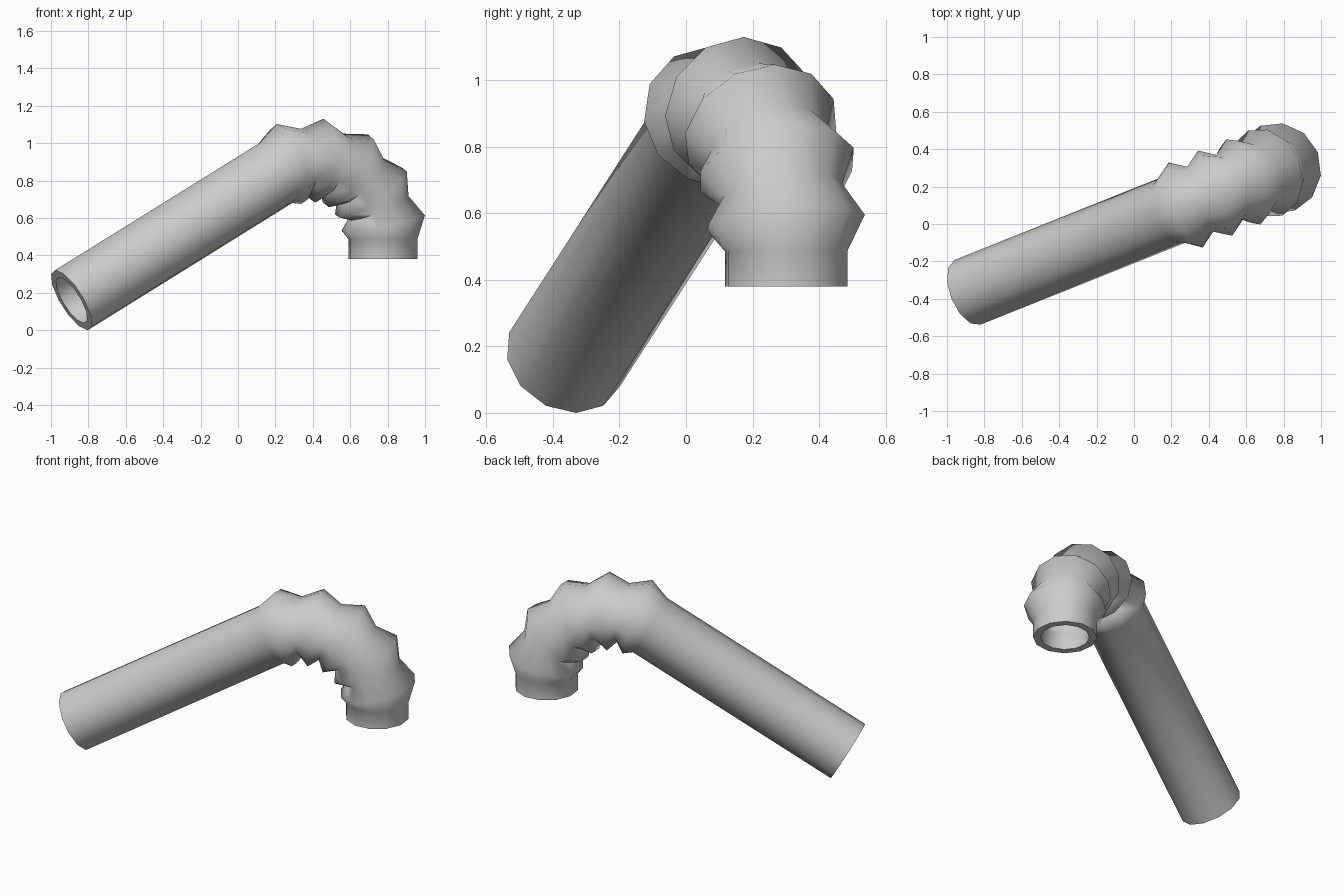
import bpy, bmesh
from math import sin, cos, pi, radians
from mathutils import Vector

if "Cube" in bpy.data.objects:
    bpy.data.objects.remove(bpy.data.objects["Cube"])

SIDES = 12
WALL = 0.044
HEADING = radians(21.8)           # direction of the bend plane seen from above
ORIGIN = Vector((-0.89, -0.365, 0))
BEND_R = 0.41                     # radius of the bent centre line
BEND_S, BEND_Z = 1.383, 0.486     # centre of the bend in its plane

along = Vector((cos(HEADING), sin(HEADING), 0))
across = Vector((-sin(HEADING), cos(HEADING), 0))
up = Vector((0, 0, 1))

TUBE = (0.186, 0.186, 0.186)      # radii: outside of bend, sides, inside of bend
PEAK = (0.238, 0.245, 0.212)
VALLEY = (0.184, 0.187, 0.160)


def station(s, z, angle, radii):
    a = radians(angle)
    return (ORIGIN + along * s + up * z, along * cos(a) + up * sin(a), radii)


# Stations: long tube, five bellows ridges over a 120 degree bend, short spout
stations = [station(0, 0.161, 120, TUBE)]
for i in range(11):
    angle = 120 - 12 * i
    a = radians(angle)
    radii = TUBE if i in (0, 10) else PEAK if i % 2 else VALLEY
    stations.append(station(BEND_S + BEND_R * cos(a), BEND_Z + BEND_R * sin(a), angle, radii))
stations.append(station(BEND_S + BEND_R, 0.38, 0, TUBE))

bm = bmesh.new()


def ring(centre, normal, radii, inset):
    outer, side, inner = (r - inset for r in radii)
    verts = []
    for k in range(SIDES):
        f = 2 * pi * k / SIDES
        bend = outer if cos(f) > 0 else inner
        verts.append(bm.verts.new(centre + normal * cos(f) * bend + across * sin(f) * side))
    return verts


# Outer skin forward, inner skin back, joined into a closed wall with rims
rings = [ring(*st, 0) for st in stations] + [ring(*st, WALL) for st in reversed(stations)]
for i, r0 in enumerate(rings):
    r1 = rings[(i + 1) % len(rings)]
    for k in range(SIDES):
        n = (k + 1) % SIDES
        bm.faces.new((r0[k], r0[n], r1[n], r1[k]))
bmesh.ops.recalc_face_normals(bm, faces=bm.faces)

mesh = bpy.data.meshes.new("bendy_straw")
bm.to_mesh(mesh)
bm.free()
straw = bpy.data.objects.new("bendy_straw", mesh)
bpy.context.collection.objects.link(straw)
bpy.context.view_layer.objects.active = straw
straw.select_set(True)
bpy.ops.object.shade_smooth_by_angle(angle=radians(80))
